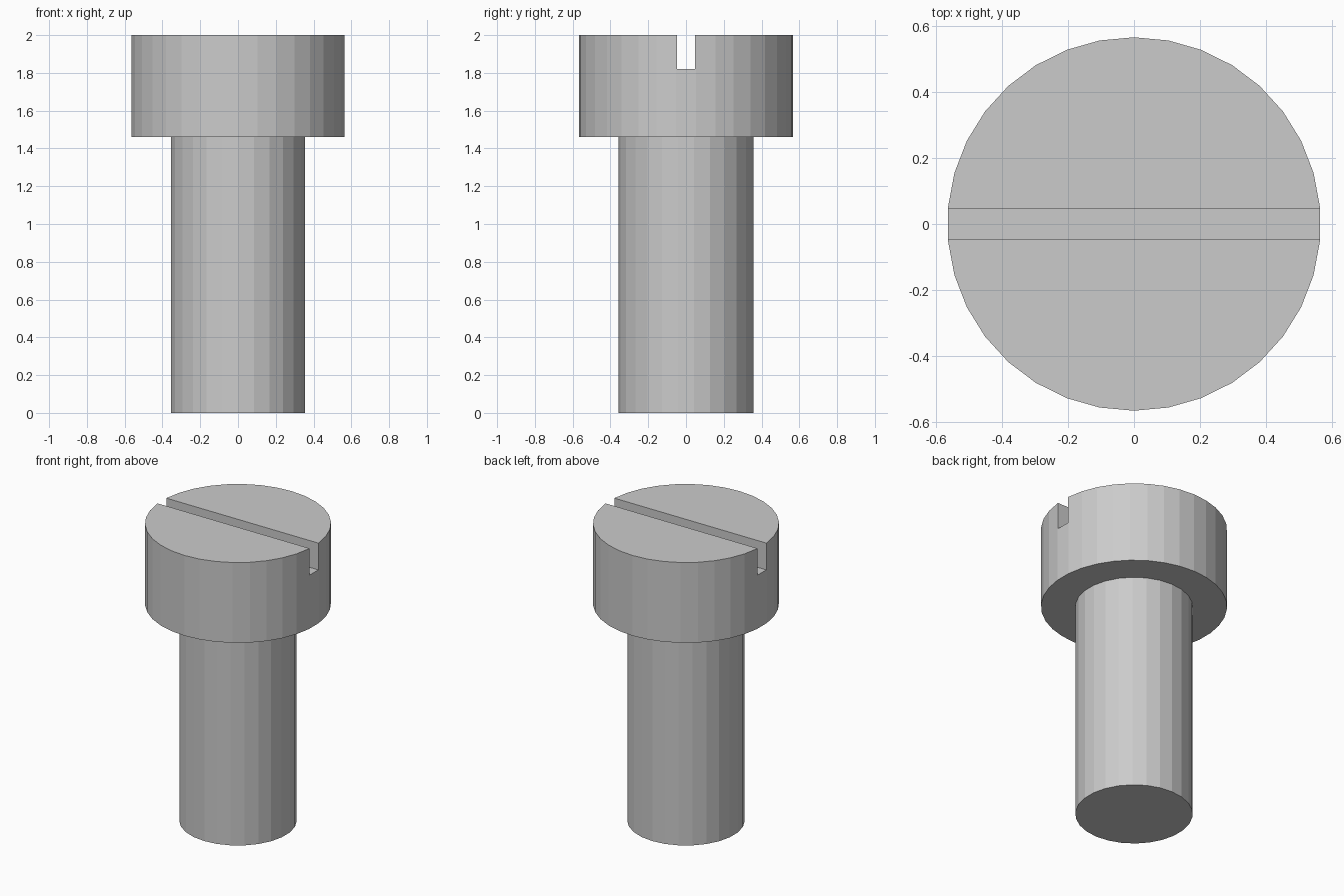
import bpy
import bmesh
from mathutils import Matrix

cube = bpy.data.objects.get("Cube")
if cube:
    bpy.data.objects.remove(cube, do_unlink=True)

HEAD_BASE, TOP = 1.46, 2.0
SLOT_FLOOR, SLOT_WIDTH = 1.82, 0.093

steel = bpy.data.materials.new("grey_steel")
steel.use_nodes = True
grey = (0.6, 0.6, 0.6, 1.0)
steel.diffuse_color = grey
steel.node_tree.nodes["Principled BSDF"].inputs["Base Color"].default_value = grey


def add_object(name, bm):
    mesh = bpy.data.meshes.new(name)
    bm.to_mesh(mesh)
    bm.free()
    mesh.materials.append(steel)
    obj = bpy.data.objects.new(name, mesh)
    bpy.context.collection.objects.link(obj)
    return obj


def cylinder(name, sides, radius, bottom, top):
    """Flat-sided cylinder with a corner pointing along the y axis."""
    bm = bmesh.new()
    bmesh.ops.create_cone(bm, cap_ends=True, segments=sides,
                          radius1=radius, radius2=radius, depth=top - bottom,
                          matrix=Matrix.Translation((0, 0, (bottom + top) / 2)))
    return add_object(name, bm)


# Plain shank and wide head
cylinder("shank", 26, 0.358, 0, HEAD_BASE)
head = cylinder("head", 34, 0.567, HEAD_BASE, TOP)

# Screwdriver slot cut straight across the head
bm = bmesh.new()
slot_height = 0.4
bmesh.ops.create_cube(bm, size=1, matrix=(
    Matrix.Translation((0, 0, SLOT_FLOOR + slot_height / 2))
    @ Matrix.Diagonal((2, SLOT_WIDTH, slot_height, 1))))
cutter = add_object("slot_cutter", bm)
cutter.hide_render = True
cutter.hide_viewport = True
cutter.display_type = 'WIRE'

slot = head.modifiers.new("slot", 'BOOLEAN')
slot.operation = 'DIFFERENCE'
slot.solver = 'EXACT'
slot.object = cutter
